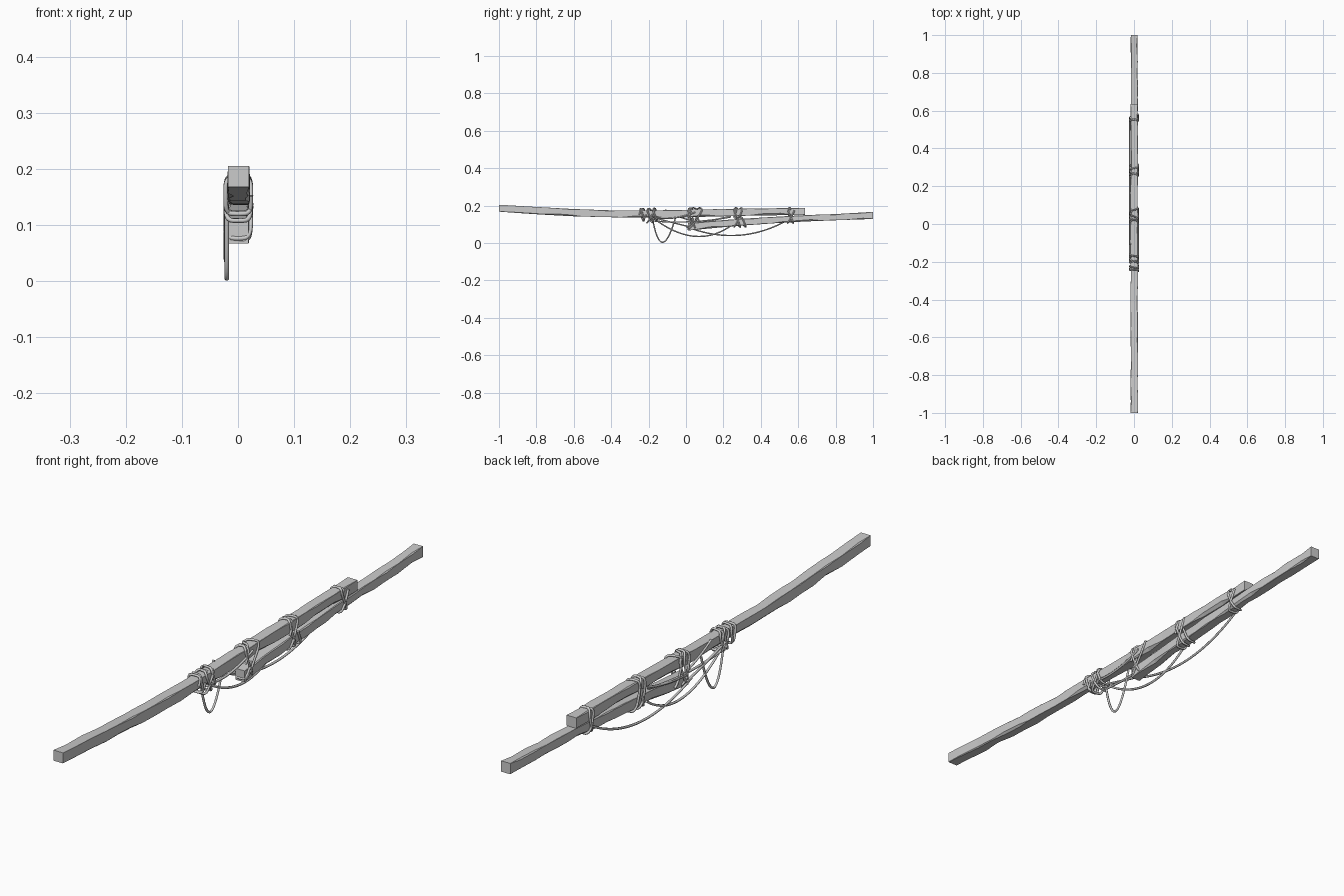
import bpy, bmesh, math, random

if "Cube" in bpy.data.objects:
    bpy.data.objects.remove(bpy.data.objects["Cube"])

random.seed(4)


def lerp_table(table, y):
    for a, b in zip(table, table[1:]):
        if y <= b[0]:
            t = max(0, (y - a[0]) / (b[0] - a[0]))
            return [a[i] + (b[i] - a[i]) * t for i in (1, 2)]
    return list(table[-1][1:])


def beam(name, table, x0, x1, steps, chip):
    """Hand-hewn timber: square at both ends, unevenly chamfered between."""
    bm = bmesh.new()
    rings = []
    ya, yb = table[0][0], table[-1][0]
    for i in range(steps + 1):
        end = i in (0, steps)
        y = ya + (yb - ya) * i / steps
        if not end:
            y += random.uniform(-0.3, 0.3) * (yb - ya) / steps
        lo, hi = lerp_table(table, y)
        c = [0.0006 if end or random.random() < 0.35 else random.uniform(0.001, chip)
             for _ in range(4)]
        c[2] *= 0.4
        c[3] *= 0.4
        j = 0 if end else random.uniform(-0.0015, 0.0015)
        l, r = x0 + j, x1 + j
        pts = [(l, lo + c[0]), (l + c[0], lo), (r - c[1], lo), (r, lo + c[1]),
               (r, hi - c[2]), (r - c[2], hi), (l + c[3], hi), (l, hi - c[3])]
        rings.append([bm.verts.new((x, y, z)) for x, z in pts])
    for a, b in zip(rings, rings[1:]):
        for k in range(8):
            n = (k + 1) % 8
            bm.faces.new((a[k], a[n], b[n], b[k]))
    bm.faces.new(rings[0])
    bm.faces.new(rings[-1])
    bmesh.ops.recalc_face_normals(bm, faces=bm.faces)
    me = bpy.data.meshes.new(name)
    bm.to_mesh(me)
    bm.free()
    ob = bpy.data.objects.new(name, me)
    bpy.context.collection.objects.link(ob)


def rope(name, pts, radius=0.0042):
    cu = bpy.data.curves.new(name, 'CURVE')
    cu.dimensions = '3D'
    cu.bevel_depth = radius
    cu.bevel_resolution = 1
    cu.use_fill_caps = True
    sp = cu.splines.new('POLY')
    sp.points.add(len(pts) - 1)
    for p, q in zip(sp.points, pts):
        p.co = (*q, 1)
    sp.use_smooth = True
    ob = bpy.data.objects.new(name, cu)
    bpy.context.collection.objects.link(ob)
    bpy.ops.object.select_all(action='DESELECT')
    ob.select_set(True)
    bpy.context.view_layer.objects.active = ob
    bpy.ops.object.convert(target='MESH')


def wrap(name, y, lo, hi, turns, pitch, slant, phase=0.0):
    """Rope coiled around the timbers; slant tilts each turn along y."""
    pts = []
    n = int(turns * 28)
    for i in range(n + 1):
        a = phase + 2 * math.pi * i / 28
        c, s = math.cos(a), math.sin(a)
        u = math.copysign(abs(c) ** 0.45, c)
        v = math.copysign(abs(s) ** 0.45, s)
        pts.append((0.0225 * u + 0.0005, y + pitch * i / 28 + slant * v * math.cos(a / 2 + 0.5),
                    (lo + hi) / 2 + (hi - lo) / 2 * v))
    rope(name, pts)


def sag(name, p, q, low, x=-0.02, n=24):
    """Slack rope from p to q (y, z), whose curve passes through low at mid-way."""
    ctrl = (2 * low[0] - (p[0] + q[0]) / 2, 2 * low[1] - (p[1] + q[1]) / 2)
    pts = []
    for i in range(n + 1):
        t = i / n
        w = ((1 - t) ** 2, 2 * t * (1 - t), t * t)
        pts.append((x, *(w[0] * p[k] + w[1] * ctrl[k] + w[2] * q[k] for k in (0, 1))))
    rope(name, pts)


# Timbers (y, bottom, top)
beam("upper_beam", [(-1, .168, .205), (-.8, .154, .193), (-.6, .143, .182), (-.4, .138, .175),
                    (-.2, .135, .174), (0, .138, .178), (.3, .146, .184), (.635, .151, .188)],
     -0.018, 0.020, 22, 0.011)
beam("lower_beam", [(0.01, .067, .107), (.25, .09, .127), (.5, .108, .142), (.65, .116, .150),
                    (.8, .122, .155), (1, .129, .167)], -0.017, 0.019, 15, 0.011)

# Lashings
wrap("lashing_end_a", -0.25, 0.120, 0.184, 2, 0.018, 0.012)
wrap("lashing_end_b", -0.205, 0.108, 0.184, 2, 0.012, 0.024, 1.0)
wrap("lashing_end_c", -0.175, 0.122, 0.186, 1.5, 0.010, 0.016, 2.0)
wrap("lashing_middle_a", 0.01, 0.076, 0.187, 2, 0.016, 0.028)
wrap("lashing_middle_b", 0.05, 0.072, 0.188, 1.5, 0.010, -0.045, 0.6)
wrap("lashing_centre", 0.255, 0.086, 0.188, 3, 0.015, 0.024)
wrap("lashing_far", 0.545, 0.107, 0.189, 2, 0.012, 0.022, 0.5)

# Slack loops on the left side
sag("hanging_loop", (-0.18, 0.135), (-0.055, 0.14), (-0.125, 0.0045))
sag("long_loop_near", (-0.17, 0.13), (0.25, 0.10), (0.05, 0.036), -0.021)
sag("long_loop_far", (0.0, 0.088), (0.555, 0.13), (0.285, 0.042), -0.022)

# Taut strands between the lashings
for i, (p, q, drop, x) in enumerate([
        ((-0.20, 0.145), (0.03, 0.085), 0.002, -0.022), ((-0.19, 0.12), (0.24, 0.14), 0.016, -0.020),
        ((-0.11, 0.178), (0.03, 0.12), 0.006, -0.020), ((-0.17, 0.135), (0.05, 0.165), 0.015, 0.022),
        ((0.03, 0.11), (0.25, 0.15), 0.008, -0.022)]):
    sag(f"strand_{i + 1}", p, q, ((p[0] + q[0]) / 2, (p[1] + q[1]) / 2 - drop), x)
